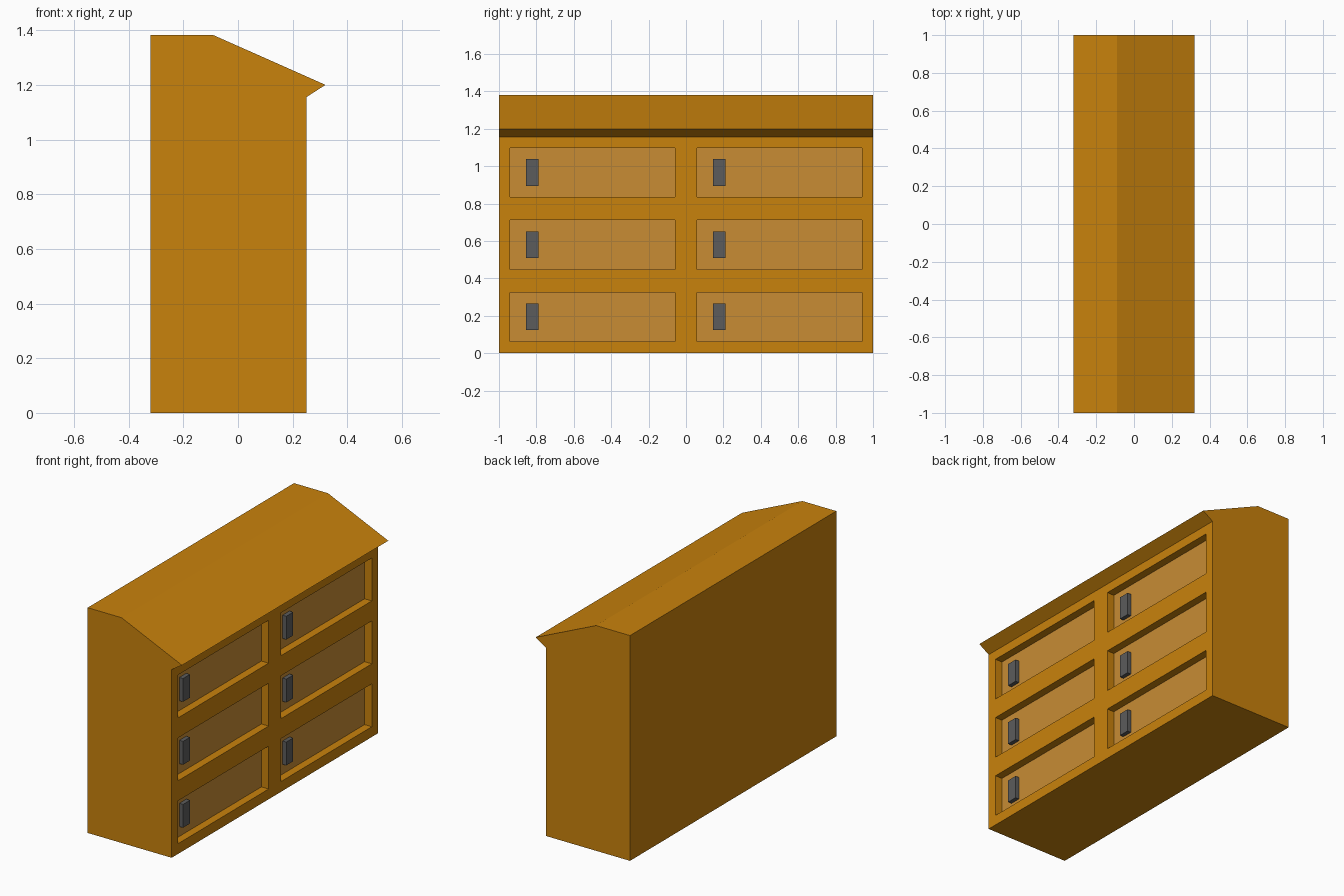
import bpy, bmesh

if "Cube" in bpy.data.objects:
    bpy.data.objects.remove(bpy.data.objects["Cube"])


def material(name, rgb):
    m = bpy.data.materials.new(name)
    m.diffuse_color = (*rgb, 1)
    m.use_nodes = True
    m.node_tree.nodes["Principled BSDF"].inputs["Base Color"].default_value = m.diffuse_color
    return m


ORANGE = material("orange wood", (0.584, 0.223, 0.0037))
TAN = material("tan panel", (0.578, 0.262, 0.034))
GREY = material("dark grey", (0.107, 0.107, 0.107))


def make_object(name, bm, mat):
    bmesh.ops.recalc_face_normals(bm, faces=bm.faces)
    mesh = bpy.data.meshes.new(name)
    bm.to_mesh(mesh)
    bm.free()
    mesh.materials.append(mat)
    obj = bpy.data.objects.new(name, mesh)
    bpy.context.collection.objects.link(obj)
    return obj


def prism(bm, profile, y0, y1):
    """Extrude an x,z profile along y."""
    face = bm.faces.new([bm.verts.new((x, y0, z)) for x, z in profile])
    ext = bmesh.ops.extrude_face_region(bm, geom=[face])["geom"]
    verts = [v for v in ext if isinstance(v, bmesh.types.BMVert)]
    bmesh.ops.translate(bm, verts=verts, vec=(0, y1 - y0, 0))


def box(name, x, y, z, mat):
    bm = bmesh.new()
    prism(bm, [(x[0], z[0]), (x[1], z[0]), (x[1], z[1]), (x[0], z[1])], *y)
    return make_object(name, bm, mat)


# Cabinet body with sloping, overhanging top
bm = bmesh.new()
prism(bm, [(-0.32, 0), (0.25, 0), (0.25, 1.155), (0.32, 1.2),
           (-0.09, 1.382), (-0.32, 1.382)], -1, 1)
body = make_object("cabinet_body", bm, ORANGE)

# Six recessed compartments, each with a panel and a handle
cutters = []
for row in range(3):
    z = 0.063 + row * 0.386
    for col in range(2):
        y = -0.94 + col
        tag = f"{row + 1}_{col + 1}"
        span_y, span_z = (y, y + 0.88), (z, z + 0.263)
        cutters.append(box("cutter_" + tag, (0.2, 0.4), span_y, span_z, ORANGE))
        box("drawer_panel_" + tag, (0.196, 0.201), span_y, span_z, TAN)
        box("handle_" + tag, (0.198, 0.226), (y + 0.085, y + 0.152),
            (z + 0.06, z + 0.203), GREY)

# Cut the recesses and drop the cutters
for c in cutters:
    c.hide_render = True
    mod = body.modifiers.new("recess", 'BOOLEAN')
    mod.operation = 'DIFFERENCE'
    mod.solver = 'EXACT'
    mod.object = c
bpy.context.view_layer.update()
cut = bpy.data.meshes.new_from_object(
    body.evaluated_get(bpy.context.evaluated_depsgraph_get()))
body.modifiers.clear()
body.data = cut
for c in cutters:
    bpy.data.objects.remove(c)
